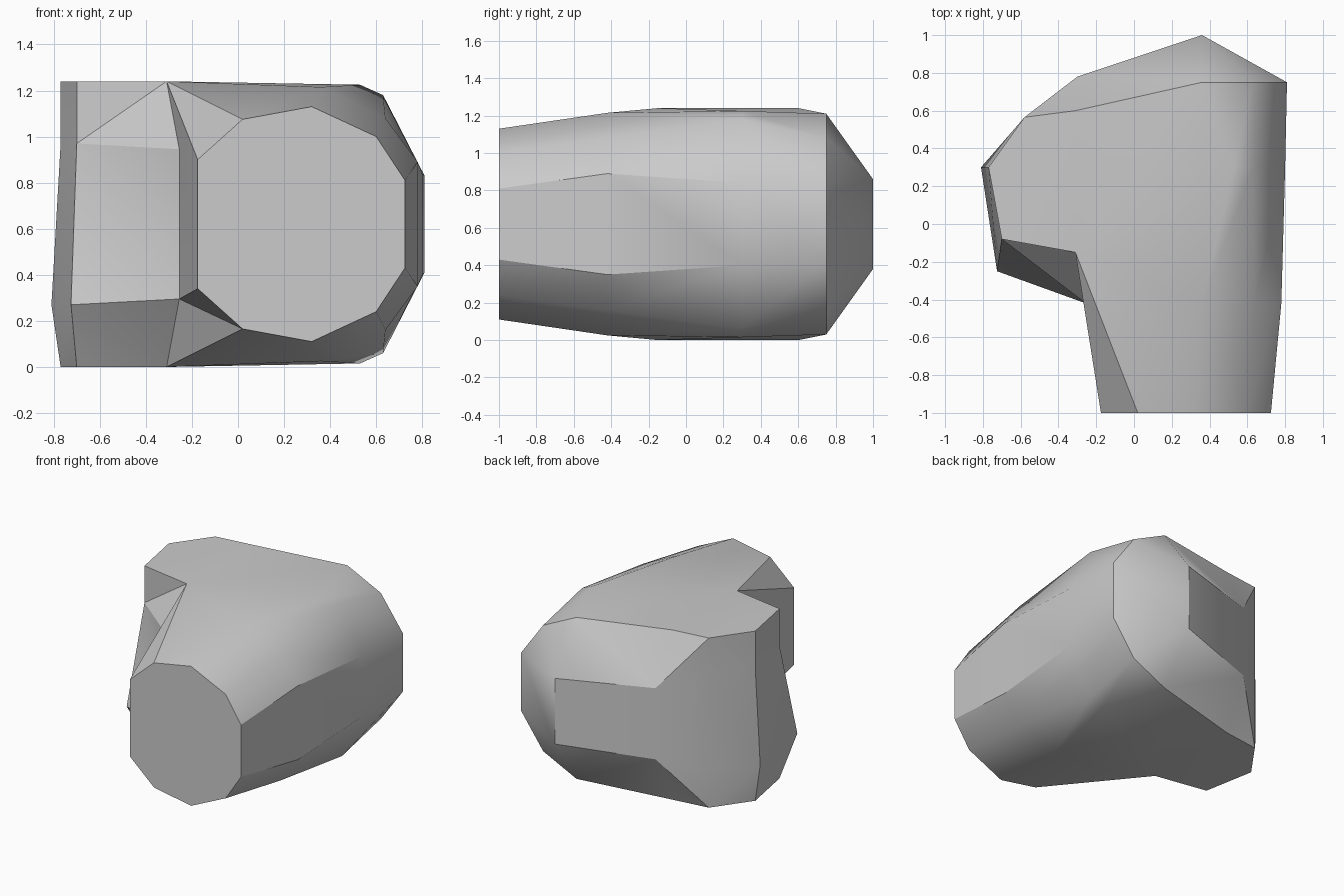
import bpy
import bmesh
from math import radians

HEIGHT = 1.24

# Remove the default object
default_cube = bpy.data.objects.get("Cube")
if default_cube:
    bpy.data.objects.remove(default_cube, do_unlink=True)


def make_material(name, value):
    material = bpy.data.materials.new(name)
    material.use_nodes = True
    colour = (value, value, value, 1)
    material.diffuse_color = colour
    shader = material.node_tree.nodes["Principled BSDF"]
    shader.inputs["Base Color"].default_value = colour
    shader.inputs["Roughness"].default_value = 0.8
    return material


# Corner columns around the outline: name -> shoulder point, side point
corners = {
    "inner_notch": ((-.31, -.15, HEIGHT), (-.255, -.42, .945)),
    "mouth_left": ((.02, -1, 1.075), (-.175, -1, .9)),
    "mouth_right": ((.6, -1, 1), (.725, -1, .81)),
    "flank_front": ((.64, -.42, 1.08), (.78, -.42, .89)),
    "flank_middle": ((.63, .3, 1.18), (.8, .3, .84)),
    "flank_back": ((.63, .75, 1.08), (.81, .75, .83)),
    "back_peak": ((.36, .75, 1.21), (.36, 1, .86)),
    "back_slope": ((-.31, .6, HEIGHT), (-.3, .78, .88)),
    "stub_back": ((-.58, .565, HEIGHT), (-.58, .565, .97)),
    "stub_end": ((-.77, .3, HEIGHT), (-.77, .3, .97)),
    "stub_front": ((-.7, -.08, HEIGHT), (-.7, -.08, .97)),
}

# Lower side points of the stub that bulge outward
bulges = {"stub_end": (-.81, .3), "stub_front": (-.725, -.25)}

# Ridge points running along the top of the barrel
ridge = {
    "ridge_mouth": (.32, -1, 1.13),
    "ridge_front": (.36, -.42, 1.215),
    "ridge_back": (.53, .3, 1.225),
}

# Faces that close the shell above and below
cap_faces = [
    ("mouth_right", "flank_front", "ridge_front", "ridge_mouth"),
    ("mouth_left", "ridge_mouth", "ridge_front", "inner_notch"),
    ("ridge_front", "flank_front", "flank_middle"),
    ("ridge_front", "flank_middle", "ridge_back"),
    ("ridge_back", "flank_middle", "flank_back"),
    ("ridge_back", "flank_back", "back_peak"),
    ("inner_notch", "ridge_front", "ridge_back"),
    ("inner_notch", "ridge_back", "back_peak"),
    ("inner_notch", "back_peak", "back_slope"),
    ("inner_notch", "back_slope", "stub_back", "stub_end", "stub_front"),
]

mesh_builder = bmesh.new()


def add_half(mirrored):
    """Add the shoulder, side and ridge points of one half of the shell."""
    def place(point):
        x, y, z = point
        return mesh_builder.verts.new((x, y, HEIGHT - z if mirrored else z))

    shoulder, side = {}, {}
    for name, (shoulder_point, side_point) in corners.items():
        if mirrored and name in bulges:
            side_point = (*bulges[name], side_point[2])
        shoulder[name] = place(shoulder_point)
        side[name] = place(side_point)
    for name, point in ridge.items():
        shoulder[name] = place(point)
    return shoulder, side


def split_quad(a, b, c, d):
    """Fill a four-sided patch with a crease from a to c."""
    mesh_builder.faces.new((a, b, c))
    mesh_builder.faces.new((a, c, d))


upper = add_half(False)
lower = add_half(True)
names = list(corners)
pairs = list(zip(names, names[1:] + names[:1]))

# Sloping shoulders and caps, above and below
for shoulder, side in (upper, lower):
    flipped = {"back_slope", "stub_front"}
    if shoulder is lower[0]:
        flipped.add("inner_notch")
    for here, after in pairs:
        if here == "mouth_left":
            continue
        if here in flipped:
            split_quad(side[here], shoulder[here], shoulder[after], side[after])
        else:
            split_quad(shoulder[here], shoulder[after], side[after], side[here])
    for face in cap_faces:
        mesh_builder.faces.new([shoulder[name] for name in face])

# Upright wall between the two halves
for here, after in pairs:
    if here != "mouth_left":
        split_quad(upper[1][here], upper[1][after], lower[1][after], lower[1][here])

# Flat mouth at the front of the barrel
rim = []
for (shoulder, side), order in ((upper, 1), (lower, -1)):
    half = [side["mouth_left"], shoulder["mouth_left"], shoulder["ridge_mouth"],
            shoulder["mouth_right"], side["mouth_right"]]
    rim.extend(half[::order])
mesh_builder.faces.new(rim)

bmesh.ops.recalc_face_normals(mesh_builder, faces=mesh_builder.faces)
mesh = bpy.data.meshes.new("elbow_shell")
mesh_builder.to_mesh(mesh)
mesh_builder.free()
mesh.materials.append(make_material("plain grey", .6))

# Elbow-shaped body with a short side stub
body = bpy.data.objects.new("elbow_shell", mesh)
bpy.context.collection.objects.link(body)
bpy.ops.object.select_all(action="DESELECT")
body.select_set(True)
bpy.context.view_layer.objects.active = body
bpy.ops.object.shade_smooth_by_angle(angle=radians(30))
